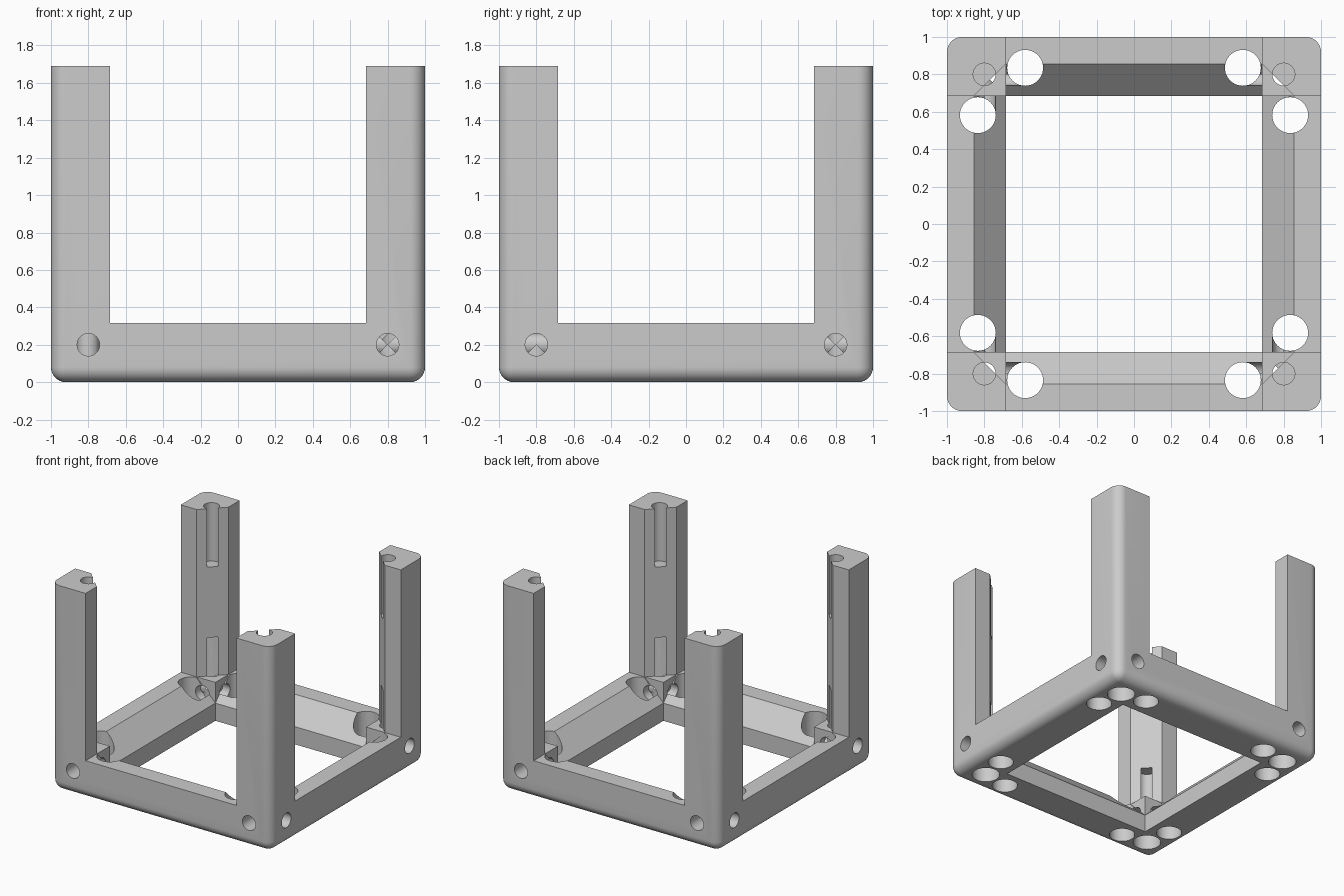
import bpy, bmesh, math
from mathutils import Matrix, Vector

cube = bpy.data.objects.get("Cube")
if cube:
    bpy.data.objects.remove(cube, do_unlink=True)

HEIGHT = 1.69
INNER = 0.685      # inner face of bars and posts
CHAMFER = 0.855    # where the inner chamfer starts
BAR_TOP = 0.315
CHAMFER_LOW = BAR_TOP - (CHAMFER - INNER)
SCREW = 0.8        # distance of screw axes from the centre
SCREW_Z = 0.2

grey = bpy.data.materials.new("plain grey")
grey.use_nodes = True
grey.diffuse_color = (0.6, 0.6, 0.6, 1)
grey.node_tree.nodes["Principled BSDF"].inputs["Base Color"].default_value = (0.6, 0.6, 0.6, 1)


def make_object(name, bm):
    bmesh.ops.recalc_face_normals(bm, faces=bm.faces)
    mesh = bpy.data.meshes.new(name)
    bm.to_mesh(mesh)
    bm.free()
    mesh.materials.append(grey)
    obj = bpy.data.objects.new(name, mesh)
    bpy.context.collection.objects.link(obj)
    return obj


def cut(bm):
    """Subtract the solid from the frame and discard it."""
    cutter = make_object("cutter", bm)
    cutter.hide_render = True
    mod = frame.modifiers.new("cut", "BOOLEAN")
    mod.operation = "DIFFERENCE"
    mod.solver = "EXACT"
    mod.object = cutter
    bpy.context.view_layer.objects.active = frame
    bpy.ops.object.modifier_apply(modifier=mod.name)
    bpy.data.objects.remove(cutter, do_unlink=True)


def prism(points, direction):
    bm = bmesh.new()
    face = bm.faces.new([bm.verts.new(p) for p in points])
    out = bmesh.ops.extrude_face_region(bm, geom=[face])
    moved = [v for v in out["geom"] if isinstance(v, bmesh.types.BMVert)]
    bmesh.ops.translate(bm, verts=moved, vec=direction)
    return bm


def drill(start, end, radius):
    a, b = Vector(start), Vector(end)
    axis = b - a
    turn = axis.to_track_quat("Z", "Y").to_matrix().to_4x4()
    bm = bmesh.new()
    bmesh.ops.create_cone(bm, cap_ends=True, segments=40, radius1=radius, radius2=radius,
                          depth=axis.length, matrix=Matrix.Translation((a + b) / 2) @ turn)
    cut(bm)


# Block with rounded upright and bottom edges
bm = bmesh.new()
bmesh.ops.create_cube(bm, size=1, matrix=Matrix.Translation((0, 0, HEIGHT / 2))
                      @ Matrix.Diagonal((2, 2, HEIGHT, 1)))
edges = [e for e in bm.edges if min(v.co.z for v in e.verts) < HEIGHT / 2]
bmesh.ops.bevel(bm, geom=edges, offset=0.08, segments=8, profile=0.5, affect="EDGES")
frame = make_object("corner_post_frame", bm)
bpy.context.view_layer.objects.active = frame
frame.select_set(True)

# Open the sides and floor, leaving bars with chamfered inner edges
half = [(INNER, -0.2), (INNER, CHAMFER_LOW), (CHAMFER, BAR_TOP), (1.2, BAR_TOP), (1.2, 2)]
profile = half + [(-y, z) for y, z in reversed(half)]
cut(prism([(-INNER, y, z) for y, z in profile], (2 * INNER, 0, 0)))
cut(prism([(y, -INNER, z) for y, z in profile], (0, 2 * INNER, 0)))

# Chamfer the inner corner of each post
octagon = []
for i in range(4):
    turn = Matrix.Rotation(i * math.pi / 2, 3, "Z")
    octagon += [turn @ Vector((CHAMFER, -INNER, BAR_TOP)), turn @ Vector((CHAMFER, INNER, BAR_TOP))]
cut(prism(octagon, (0, 0, 2)))

for sx in (-1, 1):
    for sy in (-1, 1):
        x, y = sx * SCREW, sy * SCREW
        # Access holes through the bars
        for ax, ay in ((0.582, 0.835), (0.835, 0.582)):
            drill((sx * ax, sy * ay, -0.1), (sx * ax, sy * ay, 0.5), 0.096)
        # Screw holes from the outer sides into the access holes
        drill((x, sy * 1.1, SCREW_Z), (x, sy * 0.6, SCREW_Z), 0.06)
        drill((sx * 1.1, y, SCREW_Z), (sx * 0.6, y, SCREW_Z), 0.06)
        # Screw holes in the foot and top of each post, with a wide recess below
        drill((x, y, -0.1), (x, y, 0.63), 0.06)
        drill((x, y, -0.1), (x, y, 0.13), 0.105)
        drill((x, y, 1.21), (x, y, 1.8), 0.06)

bpy.ops.object.shade_smooth_by_angle(angle=math.radians(30))
